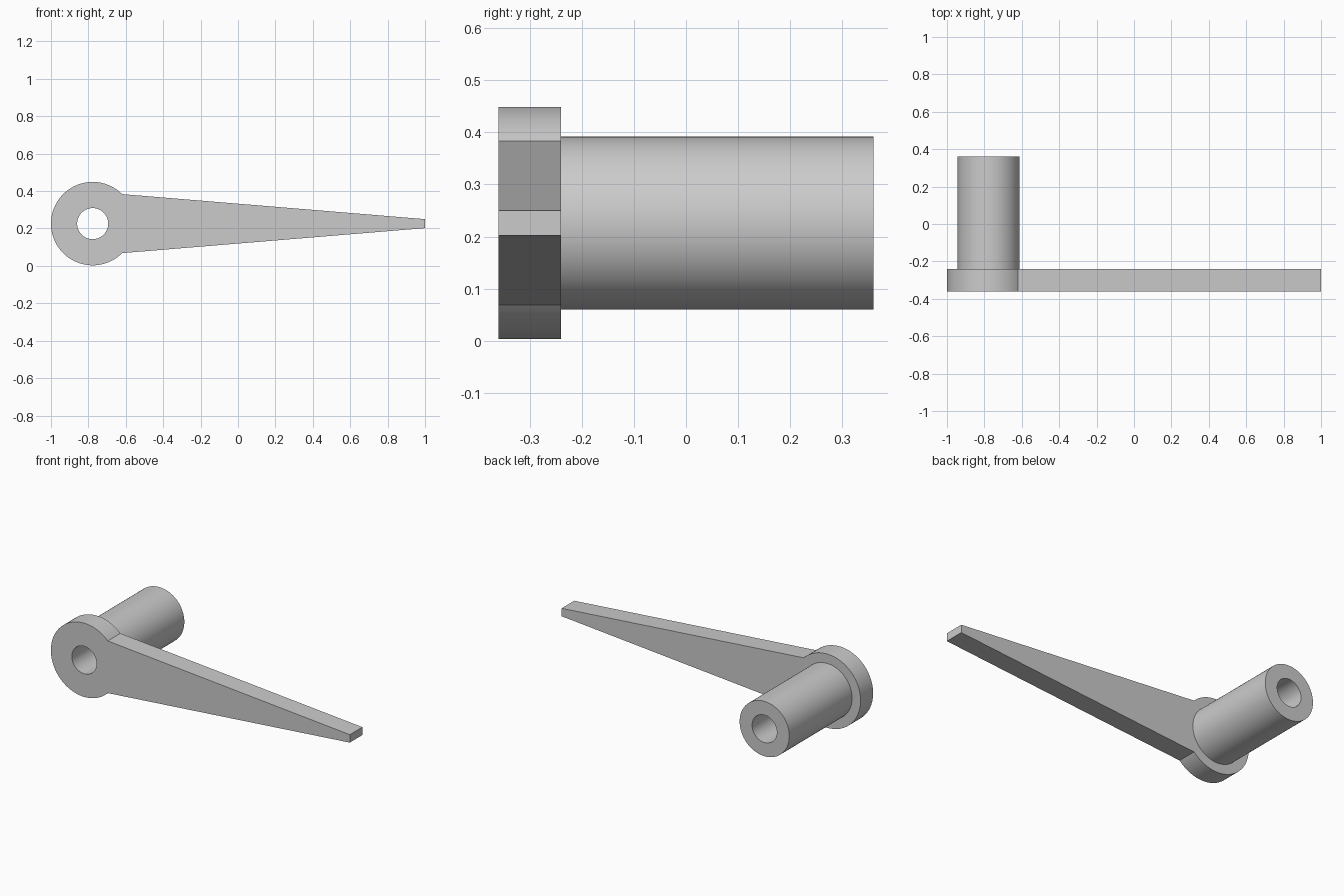
import bpy
import bmesh
from math import cos, sin, tau

cube = bpy.data.objects.get("Cube")
if cube:
    bpy.data.objects.remove(cube, do_unlink=True)

SEGMENTS = 96
HALF_ARC = SEGMENTS // 8          # the arm joins the hub over 45 degrees each way
CENTRE_X, CENTRE_Z = -0.777, 0.226
BORE, SLEEVE, HUB = 0.083, 0.166, 0.223
FRONT, SHOULDER, BACK = -0.36, -0.24, 0.36
TIP_HALF = 0.024

grey = bpy.data.materials.new("plain grey")
grey.use_nodes = True
grey.diffuse_color = (0.6, 0.6, 0.6, 1)
grey.node_tree.nodes["Principled BSDF"].inputs["Base Color"].default_value = (0.6, 0.6, 0.6, 1)

bm = bmesh.new()


def ring(radius, y):
    return [bm.verts.new((CENTRE_X + radius * cos(tau * i / SEGMENTS), y,
                          CENTRE_Z + radius * sin(tau * i / SEGMENTS)))
            for i in range(SEGMENTS)]


# Hub, sleeve and through bore, turned from one closed profile
profile = [(BORE, FRONT), (HUB, FRONT), (HUB, SHOULDER),
           (SLEEVE, SHOULDER), (SLEEVE, BACK), (BORE, BACK)]
rings = [ring(r, y) for r, y in profile]
for k, a in enumerate(rings):
    b = rings[(k + 1) % len(rings)]
    for i in range(SEGMENTS):
        under_arm = i < HALF_ARC or i >= SEGMENTS - HALF_ARC
        if k == 1 and under_arm:
            continue              # the hub rim is open where the arm joins
        j = (i + 1) % SEGMENTS
        bm.faces.new((a[i], a[j], b[j], b[i]))

# Tapered arm, sharing the hub rim's vertices
outlines = []
for rim, y in ((rings[1], FRONT), (rings[2], SHOULDER)):
    arc = [rim[i] for i in range(HALF_ARC, -HALF_ARC - 1, -1)]
    tip = [bm.verts.new((1, y, CENTRE_Z + s * TIP_HALF)) for s in (-1, 1)]
    bm.faces.new(arc + tip)
    outlines.append([arc[-1]] + tip + [arc[0]])
front, rear = outlines
for i in range(3):
    bm.faces.new((front[i], front[i + 1], rear[i + 1], rear[i]))

bmesh.ops.recalc_face_normals(bm, faces=bm.faces)
mesh = bpy.data.meshes.new("crank_lever")
bm.to_mesh(mesh)
bm.free()
mesh.materials.append(grey)

lever = bpy.data.objects.new("crank_lever", mesh)
bpy.context.collection.objects.link(lever)
bpy.ops.object.select_all(action="DESELECT")
lever.select_set(True)
bpy.context.view_layer.objects.active = lever
bpy.ops.object.shade_smooth_by_angle()
